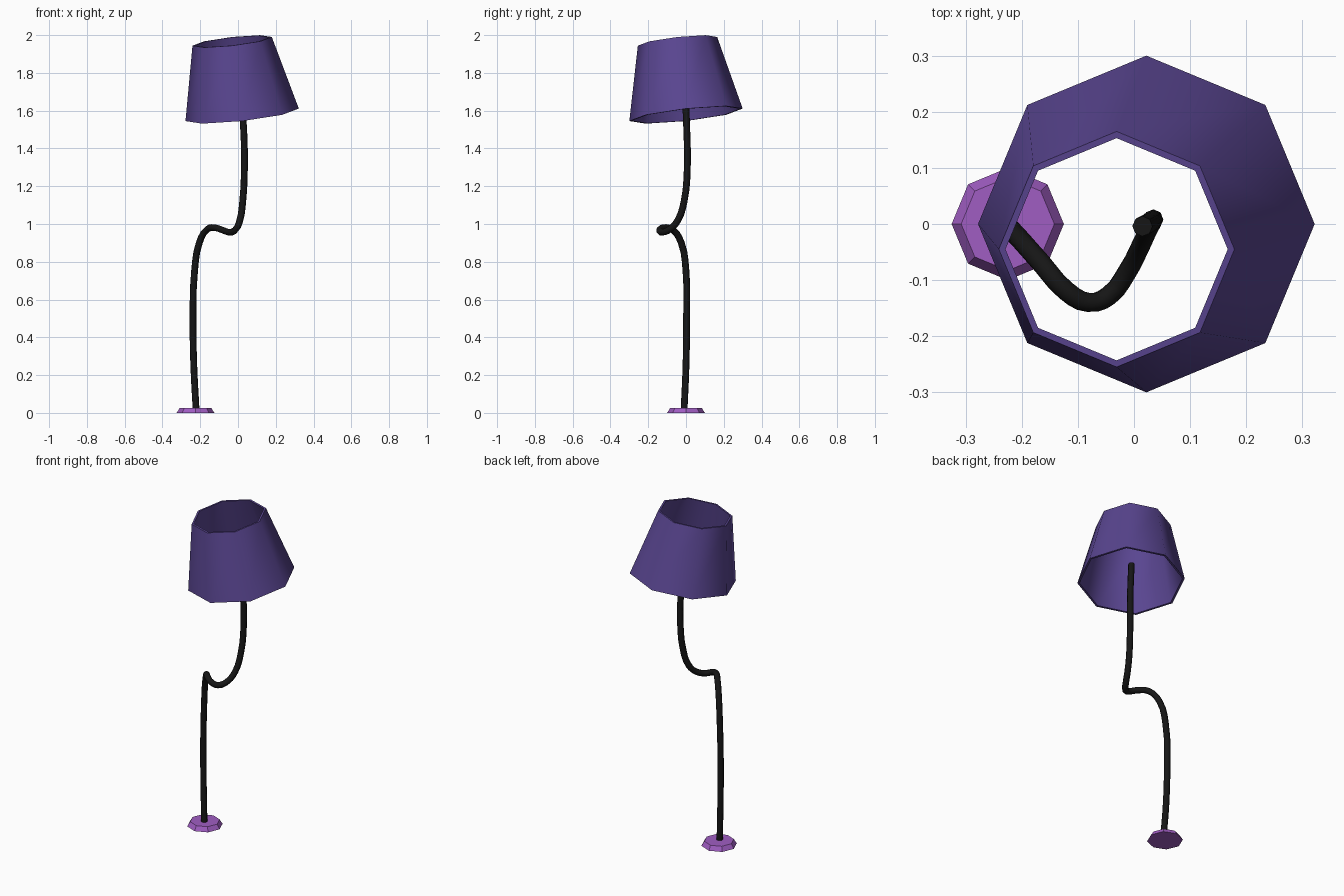
import bpy, bmesh, math
from mathutils import Vector

if "Cube" in bpy.data.objects:
    bpy.data.objects.remove(bpy.data.objects["Cube"])


def material(name, rgb):
    m = bpy.data.materials.new(name)
    m.diffuse_color = (*rgb, 1)
    m.use_nodes = True
    m.node_tree.nodes["Principled BSDF"].inputs["Base Color"].default_value = m.diffuse_color
    return m


def ring(bm, centre, radius, slope=0.0, sides=8):
    """Regular ring seen from above, its plane rising towards +x and +y."""
    c = Vector(centre)
    verts = []
    for i in range(sides):
        a = math.tau * i / sides
        x, y = radius * math.cos(a), radius * math.sin(a)
        verts.append(bm.verts.new(c + Vector((x, y, slope * (x + y)))))
    return verts


def bridge(bm, a, b):
    n = len(a)
    for i in range(n):
        bm.faces.new((a[i], a[(i + 1) % n], b[(i + 1) % n], b[i]))


def finish(bm, name, mat, smooth=None):
    bmesh.ops.recalc_face_normals(bm, faces=bm.faces)
    mesh = bpy.data.meshes.new(name)
    bm.to_mesh(mesh)
    bm.free()
    mesh.materials.append(mat)
    ob = bpy.data.objects.new(name, mesh)
    bpy.context.collection.objects.link(ob)
    if smooth:
        bpy.ops.object.select_all(action='DESELECT')
        ob.select_set(True)
        bpy.context.view_layer.objects.active = ob
        bpy.ops.object.shade_smooth_by_angle(angle=math.radians(smooth))
    return ob


# Base: low tapered octagonal foot
bm = bmesh.new()
low = ring(bm, (-0.225, 0, 0), 0.1)
high = ring(bm, (-0.225, 0, 0.027), 0.083)
bridge(bm, low, high)
bm.faces.new(low)
bm.faces.new(high)
finish(bm, "base", material("base_purple", (0.35, 0.11, 0.54)))

# Pole: bent tube swept along a smooth path
path = [(-.222, -.01, .02), (-.234, 0, .25), (-.238, .003, .5), (-.23, 0, .75),
        (-.205, -.025, .9), (-.165, -.07, .97), (-.12, -.12, .98),
        (-.08, -.14, .967), (-.045, -.128, .956), (-.012, -.085, .972),
        (.01, -.043, 1.02), (.025, -.01, 1.12), (.034, .007, 1.3),
        (.03, .004, 1.5), (.015, -.004, 1.69)]
curve = bpy.data.curves.new("pole", 'CURVE')
curve.dimensions = '3D'
curve.bevel_depth = 0.018
curve.bevel_resolution = 2
curve.resolution_u = 3
curve.use_fill_caps = True
spline = curve.splines.new('BEZIER')
spline.bezier_points.add(len(path) - 1)
for p, co in zip(spline.bezier_points, path):
    p.co = co
    p.handle_left_type = p.handle_right_type = 'AUTO'
curve.materials.append(material("pole_black", (0.008, 0.008, 0.008)))
pole = bpy.data.objects.new("pole", curve)
bpy.context.collection.objects.link(pole)

# Shade: open, tilted, tapered octagonal shell with wall thickness
bm = bmesh.new()
wall, tilt = 0.012, 0.11
bottom, top = (0.022, 0, 1.578), (-0.031, -0.045, 1.967)
loops = [ring(bm, bottom, 0.3, tilt), ring(bm, top, 0.21, tilt),
         ring(bm, top, 0.21 - wall, tilt), ring(bm, bottom, 0.3 - wall, tilt)]
for i in range(4):
    bridge(bm, loops[i], loops[(i + 1) % 4])
finish(bm, "lampshade", material("shade_purple", (0.1, 0.06, 0.28)), smooth=50)
